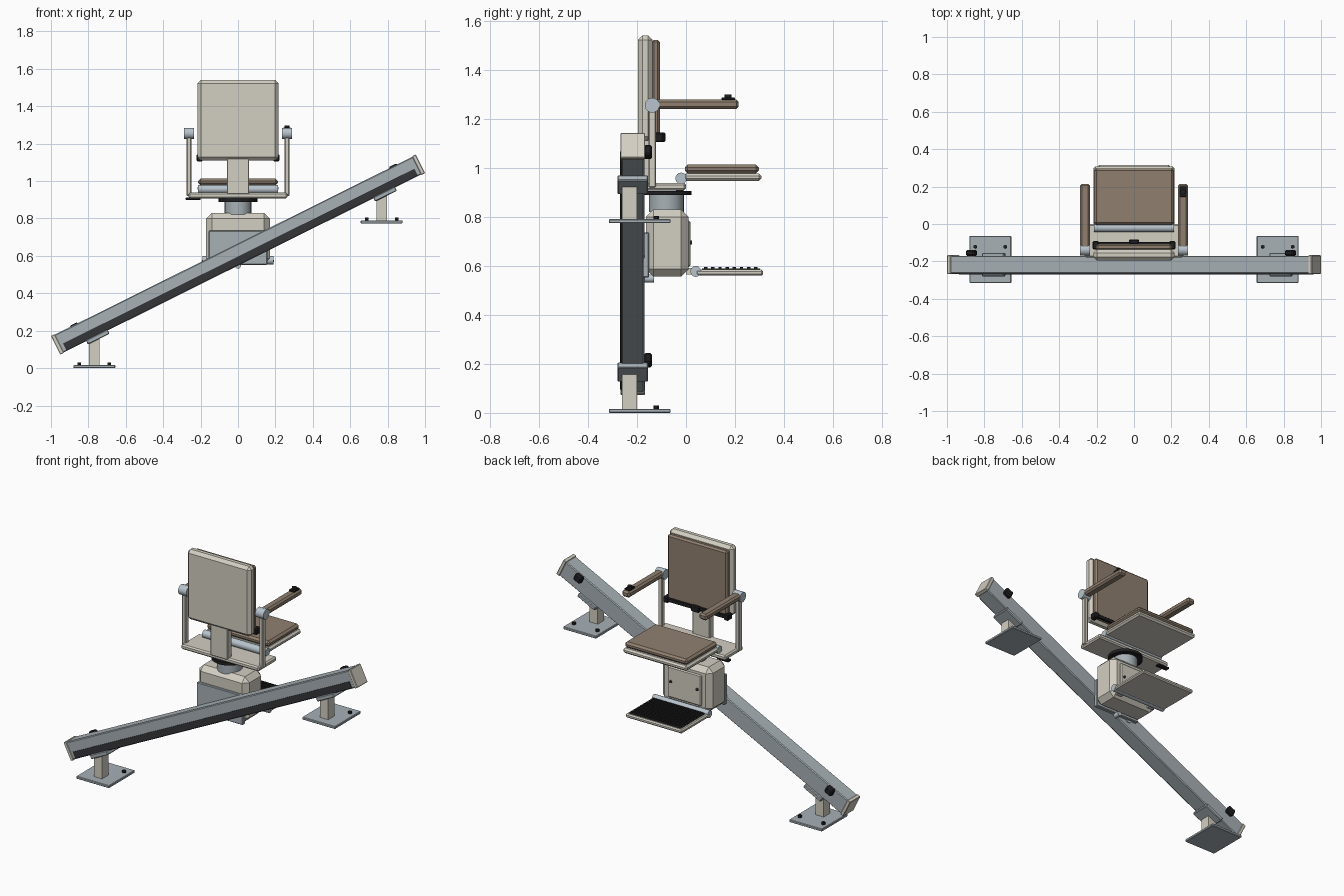
import bpy, bmesh, math
from mathutils import Matrix, Vector

if "Cube" in bpy.data.objects:
    bpy.data.objects.remove(bpy.data.objects["Cube"])


def material(name, rgb):
    m = bpy.data.materials.new(name)
    m.diffuse_color = (*rgb, 1)
    m.use_nodes = True
    m.node_tree.nodes["Principled BSDF"].inputs["Base Color"].default_value = m.diffuse_color
    return m


CREAM = material("cream paint", (0.65, 0.62, 0.54))
STEEL = material("grey steel", (0.39, 0.44, 0.47))
PIN = material("pale steel", (0.48, 0.55, 0.61))
BROWN = material("brown upholstery", (0.28, 0.215, 0.16))
DARK = material("dark rack", (0.035, 0.036, 0.04))
BLACK = material("black rubber", (0.014, 0.014, 0.016))


def finish(name, bm, mat, smooth=False):
    me = bpy.data.meshes.new(name)
    bmesh.ops.recalc_face_normals(bm, faces=bm.faces)
    bm.to_mesh(me)
    bm.free()
    me.materials.append(mat)
    ob = bpy.data.objects.new(name, me)
    bpy.context.collection.objects.link(ob)
    if smooth:
        bpy.context.view_layer.objects.active = ob
        ob.select_set(True)
        bpy.ops.object.shade_smooth_by_angle(angle=math.radians(35))
        ob.select_set(False)
    return ob


def box(name, x, y, z, mat, bevel=0.0, frame=Matrix()):
    """Chamfered box from (min, max) ranges, optionally in a tilted frame."""
    bm = bmesh.new()
    bmesh.ops.create_cube(bm, size=1)
    for v in bm.verts:
        v.co = Vector([(r[0] + r[1]) / 2 + c * (r[1] - r[0]) for r, c in zip((x, y, z), v.co)])
    if bevel:
        bmesh.ops.bevel(bm, geom=bm.edges[:], offset=bevel, segments=1, affect='EDGES')
    bm.transform(frame)
    return finish(name, bm, mat)


def rod(name, centre, radius, length, axis, mat, sides=24):
    """Cylinder along the x, y or z axis."""
    bm = bmesh.new()
    bmesh.ops.create_cone(bm, cap_ends=True, segments=sides, radius1=radius,
                          radius2=radius, depth=length)
    turn = {'x': Matrix.Rotation(math.pi / 2, 4, 'Y'),
            'y': Matrix.Rotation(math.pi / 2, 4, 'X'), 'z': Matrix()}[axis]
    bm.transform(Matrix.Translation(centre) @ turn)
    return finish(name, bm, mat, True)


# Sloping rail with rack strip, end caps and stop blocks
SLOPE = math.radians(26.45)
HALF = 1.089
RAIL = Matrix.Translation((0, 0, 0.607)) @ Matrix.Rotation(-SLOPE, 4, 'Y')
box("rail", (-HALF + 0.015, HALF - 0.015), (-0.265, -0.17), (-0.053, 0.053), STEEL, 0.005, RAIL)
box("rack_strip", (-HALF + 0.04, HALF - 0.04), (-0.269, -0.264), (-0.049, -0.009), DARK, 0, RAIL)
for s, side in ((-1, "lower"), (1, "upper")):
    ends = sorted((s * HALF, s * (HALF - 0.022)))
    box(side + "_end_cap", ends, (-0.268, -0.167), (-0.056, 0.056), CREAM, 0.003, RAIL)
    mid = s * 0.953
    box(side + "_stop_block", (mid - 0.025, mid + 0.025), (-0.172, -0.138), (0.012, 0.06),
        BLACK, 0.008, RAIL)

    # Rail foot: floor plate, bolts, post and tilted saddle
    x = s * 0.768
    floor = 0.0 if s < 0 else 0.774
    box(side + "_floor_plate", (x - 0.112, x + 0.112), (-0.315, -0.063), (floor, floor + 0.016),
        STEEL, 0.003)
    for b in (-0.08, 0.08):
        rod(side + "_floor_bolt", (x + b, -0.122, floor + 0.022), 0.011, 0.016, 'z', BLACK, 6)
    box(side + "_post", (x - 0.028, x + 0.028), (-0.262, -0.2), (floor + 0.01, floor + 0.17), CREAM)
    t = x / math.cos(SLOPE)
    box(side + "_saddle", (t - 0.075, t + 0.055), (-0.28, -0.155), (-0.073, -0.048), STEEL, 0.004, RAIL)

# Carriage: mounting plate, body, service panel and guide pins
box("carriage_plate", (-0.157, 0.157), (-0.178, -0.15), (0.552, 0.735), STEEL, 0.004)
box("carriage_body", (-0.17, 0.17), (-0.163, 0.01), (0.556, 0.83), CREAM, 0.03)
box("service_panel", (-0.115, 0.115), (0.0, 0.018), (0.595, 0.785), CREAM, 0.006)
for x in (-0.09, 0.09):
    rod("panel_screw", (x, 0.02, 0.695), 0.008, 0.01, 'y', DARK, 12)
rod("guide_pin", (0.0, -0.15, 0.548), 0.016, 0.04, 'y', PIN)
for x in (-0.1, 0.1):
    rod("guide_roller", (x, -0.18, 0.607 + x * math.tan(SLOPE)), 0.02, 0.03, 'y', PIN)

# Swivel column and chassis of the seat
rod("swivel_column", (0, -0.08, 0.86), 0.071, 0.08, 'z', STEEL, 32)
rod("swivel_ring", (0, -0.08, 0.897), 0.103, 0.018, 'z', BLACK, 32)
box("seat_chassis", (-0.265, 0.265), (-0.178, 0.0), (0.908, 0.938), CREAM, 0.008)
box("swivel_lever", (-0.28, -0.2), (-0.04, -0.01), (0.898, 0.912), BLACK, 0.003)

# Folding seat
rod("seat_hinge", (0, -0.02, 0.957), 0.023, 0.43, 'x', PIN)
box("seat_shell", (-0.217, 0.217), (-0.01, 0.307), (0.946, 0.977), CREAM, 0.01)
box("seat_cushion", (-0.213, 0.213), (-0.005, 0.297), (0.977, 1.013), BROWN, 0.012)

# Backrest with its bracket and safety belt
box("backrest_bracket", (-0.058, 0.058), (-0.185, -0.145), (0.93, 1.2), CREAM, 0.003)
box("backrest_shell", (-0.217, 0.217), (-0.195, -0.137), (1.11, 1.54), CREAM, 0.018)
box("backrest_cushion", (-0.203, 0.203), (-0.14, -0.106), (1.12, 1.522), BROWN, 0.01)
box("safety_belt", (-0.2, 0.2), (-0.112, -0.096), (1.113, 1.137), BLACK, 0.003)
box("belt_buckle", (-0.027, 0.027), (-0.106, -0.083), (1.105, 1.143), BLACK, 0.005)
for s in (-1, 1):
    box("belt_anchor", (s * 0.205 - 0.016, s * 0.205 + 0.016), (-0.135, -0.092),
        (1.105, 1.143), BLACK, 0.005)

# Armrests on upright supports
for s, side in ((-1, "left"), (1, "right")):
    x = s * 0.262
    box(side + "_arm_support", (x - 0.013, x + 0.013), (-0.153, -0.122), (0.92, 1.25), CREAM, 0.004)
    rod(side + "_arm_pivot", (x, -0.138, 1.255), 0.03, 0.056, 'x', PIN)
    box(side + "_armrest", (x - 0.026, x + 0.026), (-0.138, 0.215), (1.24, 1.278), BROWN, 0.01)
box("control_pad", (0.243, 0.281), (0.145, 0.2), (1.275, 1.287), BLACK, 0.003)
rod("control_stick", (0.262, 0.172, 1.29), 0.014, 0.016, 'z', BLACK, 16)

# Folding footrest with ribbed tread
rod("footrest_hinge", (0, 0.04, 0.577), 0.022, 0.38, 'x', PIN)
for x in (-0.12, 0.12):
    box("footrest_bracket", (x - 0.02, x + 0.02), (0.0, 0.05), (0.565, 0.59), CREAM)
box("footrest", (-0.192, 0.192), (0.04, 0.315), (0.56, 0.584), CREAM, 0.007)
box("tread_mat", (-0.175, 0.175), (0.065, 0.302), (0.582, 0.588), DARK)
for i in range(8):
    y = 0.08 + i * 0.0293
    box("tread_rib", (-0.172, 0.172), (y - 0.007, y + 0.007), (0.587, 0.596), BLACK, 0.002)
